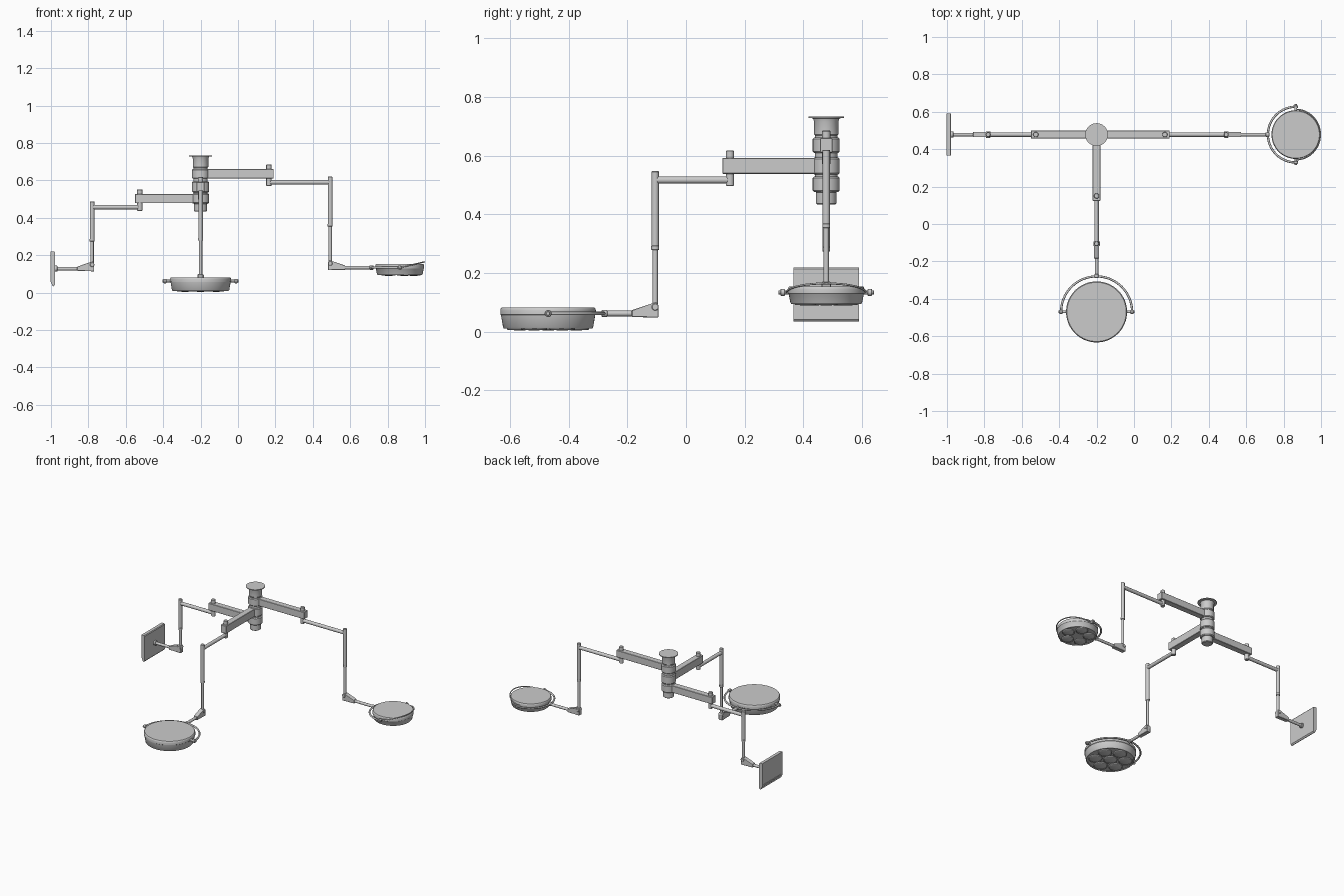
import bpy, bmesh, math
from mathutils import Matrix, Vector

if "Cube" in bpy.data.objects:
    bpy.data.objects.remove(bpy.data.objects["Cube"])

CX, CY = -0.2, 0.478


def finish(name, bm, M, smooth=True):
    bmesh.ops.recalc_face_normals(bm, faces=bm.faces)
    me = bpy.data.meshes.new(name)
    bm.to_mesh(me)
    bm.free()
    me.transform(M)
    ob = bpy.data.objects.new(name, me)
    bpy.context.collection.objects.link(ob)
    if smooth:
        bpy.context.view_layer.objects.active = ob
        ob.select_set(True)
        bpy.ops.object.shade_smooth_by_angle(angle=math.radians(35))
        ob.select_set(False)
    return ob


def lathe(name, M, prof, seg=32):
    """Revolve (radius, z) points round local z, capping both ends."""
    bm = bmesh.new()
    rings = [[bm.verts.new((r * math.cos(2 * math.pi * i / seg), r * math.sin(2 * math.pi * i / seg), z))
              for i in range(seg)] for r, z in prof]
    for a, b in zip(rings, rings[1:]):
        for i in range(seg):
            j = (i + 1) % seg
            bm.faces.new((a[i], a[j], b[j], b[i]))
    bm.faces.new(rings[0])
    bm.faces.new(rings[-1])
    return finish(name, bm, M)


def rod(name, M, p, q, r, seg=20):
    p, q = Vector(p), Vector(q)
    d = q - p
    R = Matrix.Translation(p) @ d.to_track_quat('Z', 'Y').to_matrix().to_4x4()
    c = min(0.002, r * 0.2)
    L = d.length
    return lathe(name, M @ R, [(r - c, 0), (r, c), (r, L - c), (r - c, L)], seg)


def extrude_y(name, M, pts, w, bevel=0.0):
    """Extrude an (x, z) outline to width w along local y."""
    bm = bmesh.new()
    a = [bm.verts.new((x, -w / 2, z)) for x, z in pts]
    b = [bm.verts.new((x, w / 2, z)) for x, z in pts]
    n = len(pts)
    bm.faces.new(a)
    bm.faces.new(b[::-1])
    for i in range(n):
        bm.faces.new((a[i], a[(i + 1) % n], b[(i + 1) % n], b[i]))
    if bevel:
        bmesh.ops.bevel(bm, geom=bm.edges[:], offset=bevel, segments=1, affect='EDGES')
    return finish(name, bm, M, False)


def box(name, M, x0, x1, w, z0, z1, bevel=0.0):
    return extrude_y(name, M, [(x0, z0), (x1, z0), (x1, z1), (x0, z1)], w, bevel)


def arc(name, M, r, a0, a1, tube):
    cu = bpy.data.curves.new(name, 'CURVE')
    cu.dimensions = '3D'
    cu.bevel_depth = tube
    cu.bevel_resolution = 2
    cu.use_fill_caps = True
    sp = cu.splines.new('POLY')
    n = 32
    sp.points.add(n)
    for i, p in enumerate(sp.points):
        t = a0 + (a1 - a0) * i / n
        p.co = (r * math.cos(t), r * math.sin(t), 0, 1)
    ob = bpy.data.objects.new(name, cu)
    ob.matrix_world = M
    bpy.context.collection.objects.link(ob)


def arm(tag, ang, z0, z1, pin, post, step, tip_z, rod_end):
    """One swinging boom: beam, pin, second arm, drop tube, elbow, end rod."""
    M = Matrix.Translation((CX, CY, 0)) @ Matrix.Rotation(math.radians(ang), 4, 'Z')
    lathe(tag + "_hub_collar", M, [(.041, z0 - .002), (.046, z0 + .003), (.046, z1 - .003), (.041, z1 + .002)])
    box(tag + "_beam", M, 0, pin + .026, .042, z0, z1, .002)
    rod(tag + "_beam_pin", M, (pin, 0, z0 - .041), (pin, 0, z1 + .025), .014)
    za = z0 - .021
    rod(tag + "_second_arm", M, (pin, 0, za), (post, 0, za), .012)
    rod(tag + "_drop_sleeve", M, (post, 0, step), (post, 0, za + .03), .0125)
    rod(tag + "_drop_tube", M, (post, 0, tip_z + .01), (post, 0, step + .01), .009)
    rod(tag + "_drop_ring", M, (post, 0, step - .012), (post, 0, step + .004), .0135)
    extrude_y(tag + "_elbow", M, [(post - .011, tip_z - .014), (post + .08, tip_z - .012), (post + .08, tip_z + .011),
              (post + .012, tip_z + .034), (post - .004, tip_z + .038), (post - .011, tip_z + .03)], .028, .002)
    rod(tag + "_elbow_pin", M, (post, -.017, tip_z + .022), (post, .017, tip_z + .022), .012)
    rod(tag + "_end_rod", M, (post + .075, 0, tip_z), (rod_end, 0, tip_z), .0095)
    return M


def lamp(tag, M, x, z, r, yoke_r, top, bot, lenses, ring_r, lens_r):
    """Round lamp head with yoke, pivots and lenses underneath."""
    H = M @ Matrix.Translation((x, 0, z))
    lathe(tag + "_housing", H, [(r * .97, top), (r * .99, top - .003), (r, top - .01), (r, -.004), (r * .985, -.006),
          (r * .94, bot + .004), (r * .92, bot), (r * .89, bot), (r * .885, bot + .004)], 64)
    arc(tag + "_yoke", H, yoke_r, math.pi / 2, 3 * math.pi / 2, .006)
    rod(tag + "_yoke_socket", H, (-yoke_r - .012, 0, 0), (-yoke_r + .008, 0, 0), .012)
    for s in (-1, 1):
        rod(tag + "_pivot", H, (0, s * r * .95, 0), (0, s * (yoke_r + .014), 0), .007)
        rod(tag + "_pivot_collar", H, (0, s * (yoke_r - .008), 0), (0, s * (yoke_r + .007), 0), .012)
    spots = [(ring_r * math.cos(2 * math.pi * i / lenses), ring_r * math.sin(2 * math.pi * i / lenses))
             for i in range(lenses)]
    if lenses > 5:
        spots.append((0, 0))
    for px, py in spots:
        lathe(tag + "_lens", H @ Matrix.Translation((px, py, bot)),
              [(lens_r, .006), (lens_r, -.002), (lens_r * .93, -.004), (lens_r * .88, -.001), (lens_r * .5, -.005),
               (lens_r * .1, -.006)], 28)
    return H


# ceiling plate and column
C = Matrix.Translation((CX, CY, 0))
lathe("ceiling_column", C, [(.03, .433), (.035, .437), (.035, .475), (.038, .476), (.038, .668), (.041, .672),
      (.041, .715), (.045, .727), (.061, .729), (.061, .734)], 40)

# front lamp
M = arm("front", -90, .538, .592, .328, .583, .29, .062, .76)
lamp("front_lamp", M, .948, .062, .163, .19, .02, -.052, 6, .096, .044)

# right lamp with raised handle hoop
M = arm("right", 0, .611, .66, .365, .693, .365, .134, .915)
H = lamp("right_lamp", M, 1.065, .134, .13, .149, .02, -.039, 5, .074, .038)
arc("right_lamp_hoop", H @ Matrix.Rotation(math.radians(-13), 4, 'Y'), .135, -math.pi / 2, math.pi / 2, .0035)

# left monitor
M = arm("left", 180, .478, .527, .325, .58, .285, .128, .785)
rod("monitor_mount", M, (.765, 0, .128), (.782, 0, .128), .016)
extrude_y("monitor_panel", M, [(.778, .214), (.782, .219), (.8, .219), (.8, .057), (.793, .038), (.785, .034),
          (.778, .042)], .223)
# raised bezel on the screen side
for name, y, w, z0, z1 in (("bezel_side", .107, .009, .057, .219), ("bezel_side", -.107, .009, .057, .219),
                           ("bezel_top", 0, .205, .21, .219), ("bezel_bottom", 0, .205, .057, .066)):
    box("monitor_" + name, M @ Matrix.Translation((0, y, 0)), .798, .803, w, z0, z1)
